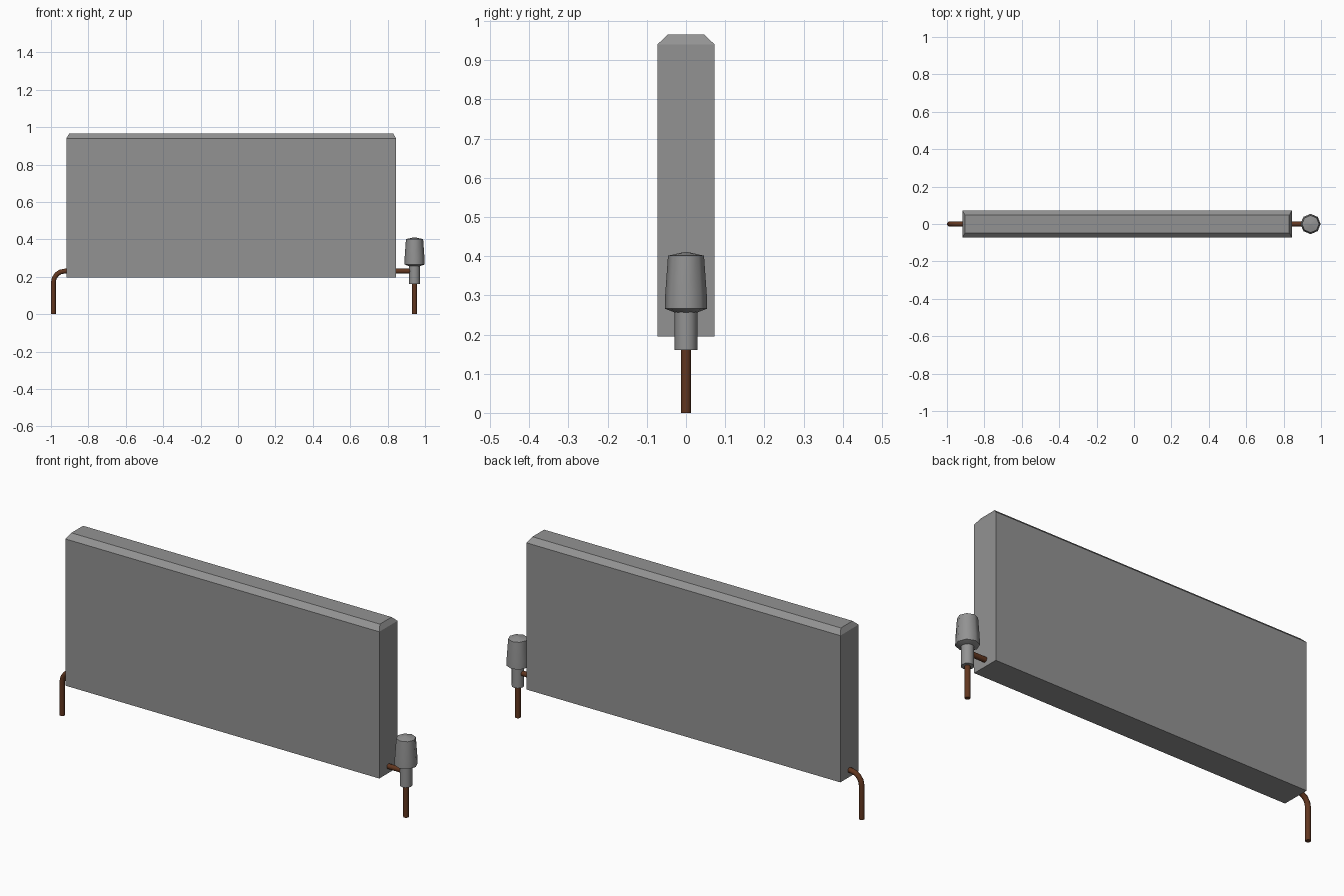
import bpy, bmesh, math

if "Cube" in bpy.data.objects:
    bpy.data.objects.remove(bpy.data.objects["Cube"])


def material(name, col):
    m = bpy.data.materials.new(name)
    m.diffuse_color = (*col, 1)
    m.use_nodes = True
    m.node_tree.nodes["Principled BSDF"].inputs["Base Color"].default_value = m.diffuse_color
    return m


GREY = material("grey_enamel", (0.29, 0.29, 0.29))
COPPER = material("brown_copper", (0.12, 0.037, 0.014))


def finish(name, bm, mat, smooth=None):
    bmesh.ops.recalc_face_normals(bm, faces=bm.faces)
    me = bpy.data.meshes.new(name)
    bm.to_mesh(me)
    bm.free()
    me.materials.append(mat)
    ob = bpy.data.objects.new(name, me)
    bpy.context.collection.objects.link(ob)
    if smooth:
        bpy.ops.object.select_all(action='DESELECT')
        ob.select_set(True)
        bpy.context.view_layer.objects.active = ob
        bpy.ops.object.shade_smooth_by_angle(angle=math.radians(smooth))
    return ob


def skin(bm, rings):
    """Bridge successive vertex rings and cap both ends."""
    vs = [[bm.verts.new(p) for p in r] for r in rings]
    n = len(vs[0])
    for a, b in zip(vs, vs[1:]):
        for i in range(n):
            j = (i + 1) % n
            bm.faces.new((a[i], a[j], b[j], b[i]))
    bm.faces.new(vs[0][::-1])
    bm.faces.new(vs[-1])


def lathe(name, x, profile, sides, mat, smooth):
    bm = bmesh.new()
    skin(bm, [[(x + r * math.cos(2 * math.pi * i / sides),
                r * math.sin(2 * math.pi * i / sides), z)
               for i in range(sides)] for r, z in profile])
    return finish(name, bm, mat, smooth)


def pipe(name, path, r=0.013, sides=10):
    """Round pipe along a path of (x, z, tangent angle) stations."""
    bm = bmesh.new()
    rings = []
    for x, z, t in path:
        nx, nz = -math.sin(t), math.cos(t)
        rings.append([(x + nx * r * math.cos(a), r * math.sin(a), z + nz * r * math.cos(a))
                      for a in (2 * math.pi * i / sides for i in range(sides))])
    skin(bm, rings)
    return finish(name, bm, COPPER, 40)


# radiator panel with chamfered top
x0, x1, hy = -0.918, 0.845, 0.073


def rect(ix, iy, z):
    return [(x0 + ix, -hy + iy, z), (x1 - ix, -hy + iy, z),
            (x1 - ix, hy - iy, z), (x0 + ix, hy - iy, z)]


bm = bmesh.new()
skin(bm, [rect(0, 0, 0.195), rect(0, 0, 0.94), rect(0.015, 0.026, 0.965)])
finish("radiator_panel", bm, GREY)

# bent outlet pipe on the left
bend, px, pz = 0.06, -0.987, 0.23
arc = [(px + bend - bend * math.cos(a), pz - bend + bend * math.sin(a), math.pi / 2 - a)
       for a in (math.pi / 2 * i / 4 for i in range(5))]
pipe("outlet_pipe", [(px, 0, math.pi / 2)] + arc + [(x0 + 0.01, pz, 0)])

# inlet pipes on the right
vx = 0.944
pipe("inlet_riser", [(vx, 0, math.pi / 2), (vx, 0.17, math.pi / 2)])
pipe("inlet_stub", [(x1 - 0.01, pz, 0), (vx, pz, 0)])

# valve body and thermostat head
lathe("valve_body", vx, [(0.029, 0.16), (0.029, 0.262)], 12, GREY, 40)
lathe("valve_head", vx, [(0.028, 0.256), (0.054, 0.266), (0.053, 0.303),
                         (0.046, 0.401), (0.002, 0.411)], 8, GREY, 46)
